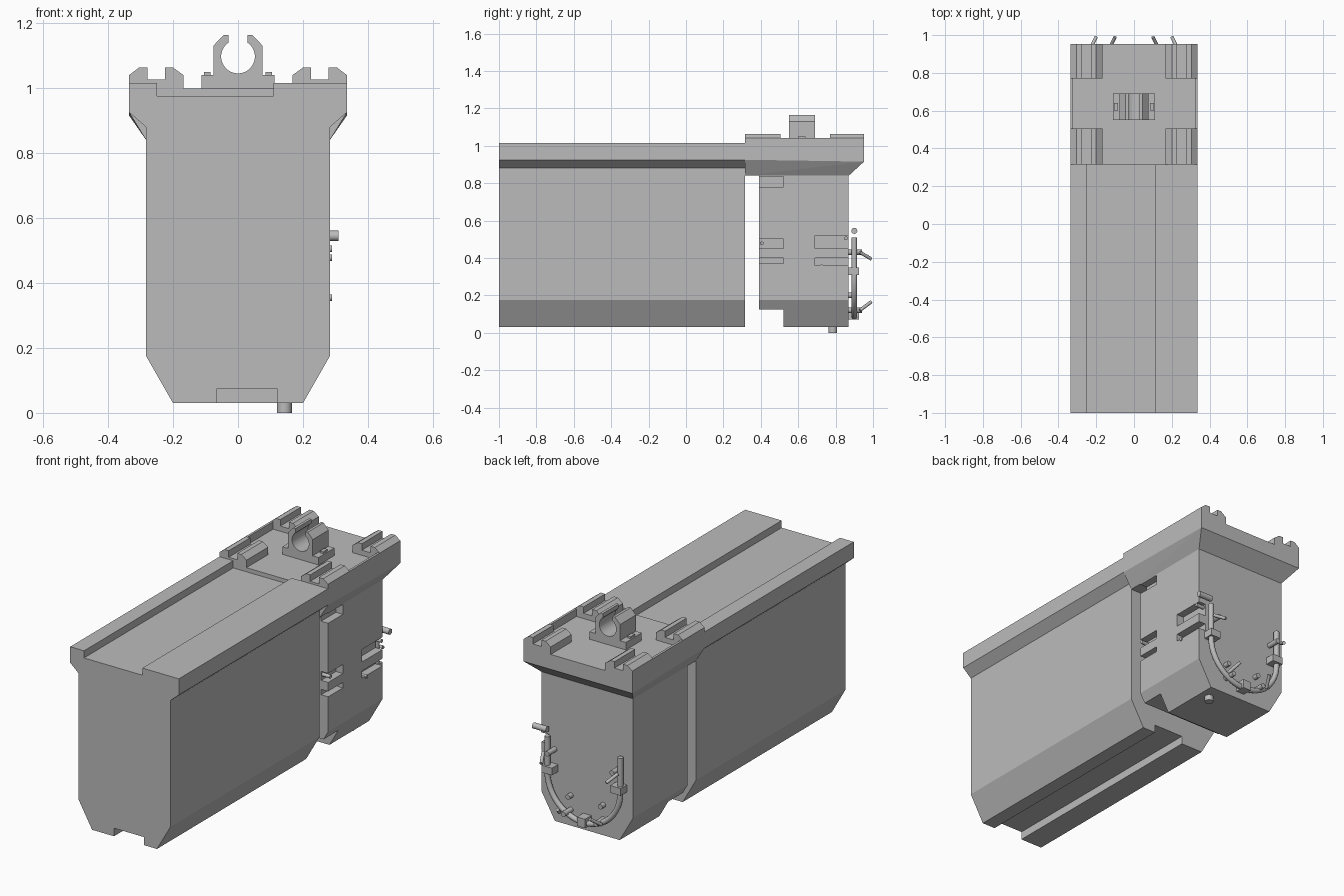
import bpy, bmesh, math
from mathutils import Vector

if "Cube" in bpy.data.objects:
    bpy.data.objects.remove(bpy.data.objects["Cube"], do_unlink=True)

grey = bpy.data.materials.new("plain grey")
grey.use_nodes = True
grey.diffuse_color = (0.5, 0.5, 0.5, 1)
grey.node_tree.nodes["Principled BSDF"].inputs["Base Color"].default_value = (0.5, 0.5, 0.5, 1)


def finish(name, bm):
    bmesh.ops.recalc_face_normals(bm, faces=bm.faces)
    mesh = bpy.data.meshes.new(name)
    bm.to_mesh(mesh)
    bm.free()
    mesh.materials.append(grey)
    ob = bpy.data.objects.new(name, mesh)
    bpy.context.collection.objects.link(ob)
    return ob


def prism(name, profile, y0, y1):
    """Extrude an x-z profile along y."""
    bm = bmesh.new()
    face = bm.faces.new([bm.verts.new((x, y0, z)) for x, z in profile])
    out = bmesh.ops.extrude_face_region(bm, geom=[face])
    moved = [v for v in out["geom"] if isinstance(v, bmesh.types.BMVert)]
    bmesh.ops.translate(bm, verts=moved, vec=(0, y1 - y0, 0))
    return finish(name, bm)


def boxes(name, spans):
    """One object made of boxes given as (x0, x1, y0, y1, z0, z1)."""
    bm = bmesh.new()
    for x0, x1, y0, y1, z0, z1 in spans:
        verts = bmesh.ops.create_cube(bm, size=1)["verts"]
        bmesh.ops.scale(bm, verts=verts, vec=(x1 - x0, y1 - y0, z1 - z0))
        bmesh.ops.translate(bm, verts=verts, vec=((x0 + x1) / 2, (y0 + y1) / 2, (z0 + z1) / 2))
    return finish(name, bm)


def rod(name, start, end, radius):
    start, end = Vector(start), Vector(end)
    axis = end - start
    bpy.ops.mesh.primitive_cylinder_add(vertices=20, radius=radius, depth=axis.length,
                                        location=(start + end) / 2,
                                        rotation=axis.to_track_quat("Z", "Y").to_euler())
    ob = bpy.context.object
    ob.name = name
    ob.data.materials.append(grey)
    bpy.ops.object.shade_smooth_by_angle()
    return ob


def cut(ob, cutter):
    mod = ob.modifiers.new("cut", "BOOLEAN")
    mod.operation = "DIFFERENCE"
    mod.solver = "EXACT"
    mod.object = cutter
    cutter.hide_render = True
    cutter.hide_viewport = True
    cutter.display_type = "WIRE"


# Long main body with a deck channel on top and a groove underneath
prism("main_body", [
    (-0.2, 0.03), (-0.065, 0.03), (-0.065, 0.075), (0.12, 0.075), (0.12, 0.03), (0.2, 0.03),
    (0.283, 0.175), (0.283, 0.88), (0.335, 0.925), (0.335, 1.015), (0.11, 1.015),
    (0.11, 0.975), (-0.25, 0.975), (-0.25, 1.015), (-0.335, 1.015), (-0.335, 0.925),
    (-0.283, 0.88), (-0.283, 0.175)], -1, 0.315)

# Rear head with side pockets and a raised lower front edge
head = prism("rear_head", [(-0.2, 0.03), (0.2, 0.03), (0.283, 0.175), (0.283, 0.86),
                           (-0.283, 0.86), (-0.283, 0.175)], 0.39, 0.87)
pockets = [(0.24, 0.3, 0.38, 0.52, a, b) for a, b in ((0.78, 0.835), (0.45, 0.5), (0.37, 0.4))]
pockets += [(0.24, 0.3, 0.69, 0.88, a, b) for a, b in ((0.45, 0.52), (0.36, 0.4))]
pockets.append((-0.4, 0.4, 0.38, 0.52, 0, 0.125))
cut(head, boxes("head_cutters", pockets))

# Head cap with mitred flange
bm = bmesh.new()
for s in (-1, 1):
    for co in ((0.335, 0.315, 0.998), (0.335, 0.952, 0.998), (0.335, 0.315, 0.925),
               (0.335, 0.952, 0.915), (0.283, 0.315, 0.88), (0.283, 0.315, 0.84),
               (0.283, 0.905, 0.875), (0.283, 0.87, 0.84)):
        bm.verts.new((s * co[0], co[1], co[2]))
bmesh.ops.convex_hull(bm, input=bm.verts)
bmesh.ops.dissolve_limit(bm, angle_limit=0.02, verts=bm.verts, edges=bm.edges)
finish("head_cap", bm)

# Side rims and notched saddles on the cap
saddle = [(0.335, 0.99), (0.335, 1.04), (0.305, 1.063), (0.278, 1.063), (0.278, 1.027),
          (0.225, 1.027), (0.225, 1.063), (0.2, 1.063), (0.168, 1.04), (0.168, 0.99)]
for s, side in ((1, "left"), (-1, "right")):
    for y0, y1, end in ((0.315, 0.505, "front"), (0.77, 0.952, "rear")):
        prism(f"saddle_{end}_{side}", [(s * x, z) for x, z in saddle], y0, y1)
    x0, x1 = sorted((s * 0.322, s * 0.335))
    boxes(f"cap_rim_{side}", [(x0, x1, 0.505, 0.77, 0.99, 1.04)])

# Open ring clip on its base
arc = [(0.052 * math.sin(a), 1.097 + 0.052 * math.cos(a))
       for a in (math.radians(35 + 290 * i / 24) for i in range(25))]
prism("ring_clip", [(-0.03, 1.163), (-0.045, 1.163), (-0.076, 1.13), (-0.076, 1.035),
                    (0.076, 1.035), (0.076, 1.13), (0.045, 1.163), (0.03, 1.163)] + arc,
      0.55, 0.69)
boxes("clip_base", [(-0.112, 0.112, 0.55, 0.69, 0.99, 1.04),
                    (-0.105, -0.085, 0.6, 0.64, 1.04, 1.05),
                    (0.085, 0.105, 0.6, 0.64, 1.04, 1.05)])

# U-shaped tube on the rear face
r = 0.225
path = [(r, 0.51)] + [(r * math.cos(a), 0.31 - r * math.sin(a))
                      for a in (math.pi * i / 24 for i in range(25))] + [(-r, 0.51)]
curve = bpy.data.curves.new("rear_hoop", "CURVE")
curve.dimensions = "3D"
curve.bevel_depth = 0.015
curve.bevel_resolution = 3
curve.use_fill_caps = True
spline = curve.splines.new("POLY")
spline.points.add(len(path) - 1)
for point, (x, z) in zip(spline.points, path):
    point.co = (x, 0.9, z, 1)
curve.materials.append(grey)
hoop = bpy.data.objects.new("rear_hoop", curve)
bpy.context.collection.objects.link(hoop)

# Hoop brackets, and levers with their mounts
boxes("hoop_brackets", [(-0.245, -0.18, 0.865, 0.925, 0.31, 0.35),
                        (0.18, 0.245, 0.865, 0.925, 0.31, 0.35),
                        (-0.025, 0.025, 0.865, 0.925, 0.07, 0.12)])
for s, side in ((1, "left"), (-1, "right")):
    for x, z, level in ((0.2, 0.43, "upper"), (0.1, 0.12, "lower")):
        dz = -0.035 if level == "upper" else 0.045
        rod(f"lever_mount_{level}_{side}", (s * x, 0.865, z), (s * x, 0.94, z), 0.014)
        rod(f"lever_{level}_{side}", (s * (x + 0.03), 0.93, z), (s * x, 0.99, z + dz), 0.009)
    rod(f"rear_stud_{side}", (s * 0.1, 0.865, 0.2), (s * 0.1, 0.9, 0.2), 0.014)

# Side peg, foot peg and pocket bolts
rod("side_peg", (0.225, 0.9, 0.545), (0.31, 0.9, 0.545), 0.016)
rod("foot_peg", (0.143, 0.785, 0), (0.143, 0.785, 0.06), 0.023)
for y, z in ((0.405, 0.478), (0.855, 0.505), (0.725, 0.355)):
    rod("side_bolt", (0.235, y, z), (0.289, y, z), 0.01)
